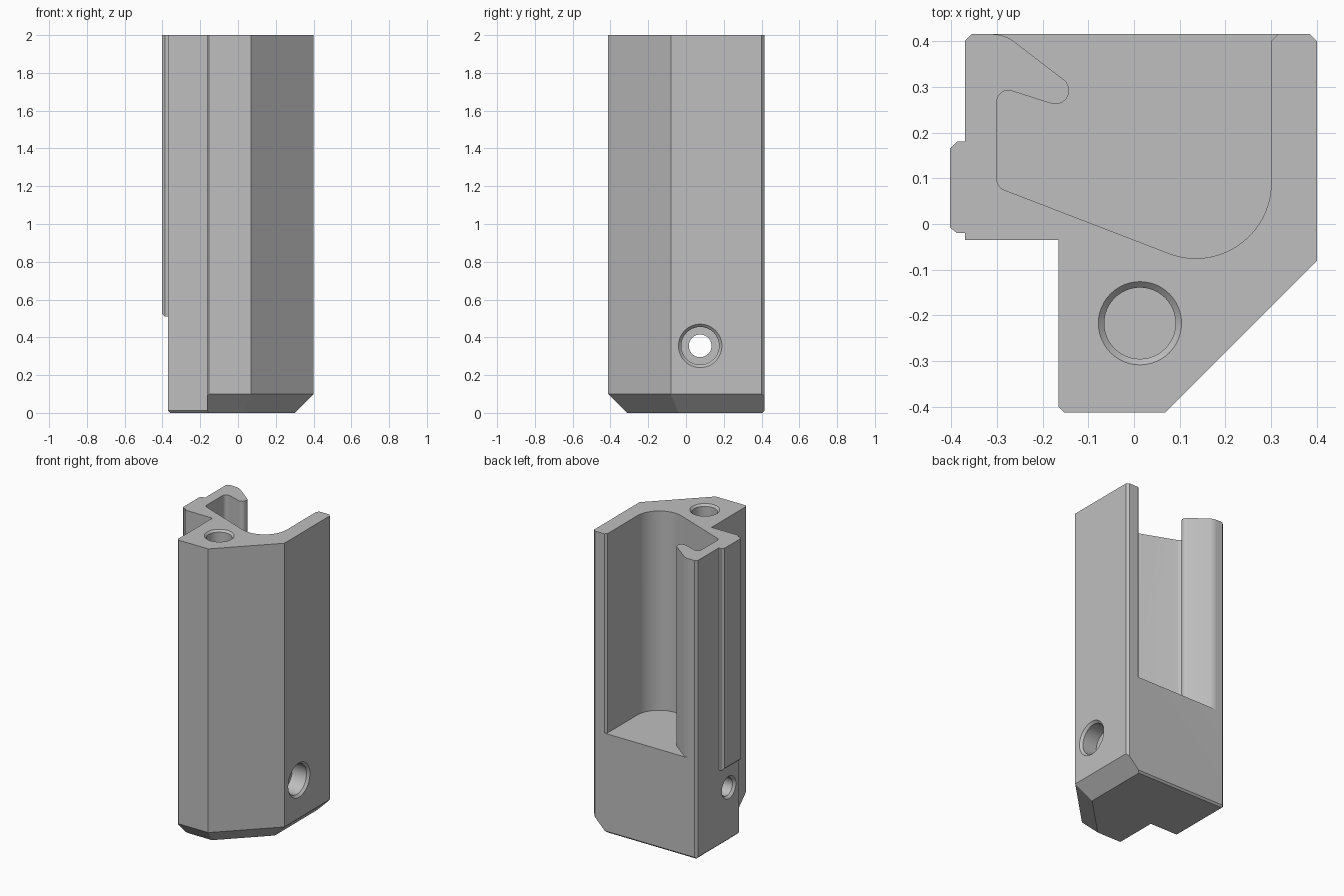
import bpy
import bmesh
from math import sin, cos, radians, pi
from mathutils import Matrix, Vector

cube = bpy.data.objects.get("Cube")
if cube:
    bpy.data.objects.remove(cube, do_unlink=True)

grey = bpy.data.materials.new("plain_grey")
grey.use_nodes = True
grey.diffuse_color = (0.52, 0.52, 0.52, 1)
grey.node_tree.nodes["Principled BSDF"].inputs["Base Color"].default_value = grey.diffuse_color


def finish(bm, name):
    bmesh.ops.recalc_face_normals(bm, faces=bm.faces[:])
    mesh = bpy.data.meshes.new(name)
    bm.to_mesh(mesh)
    bm.free()
    mesh.materials.append(grey)
    obj = bpy.data.objects.new(name, mesh)
    bpy.context.collection.objects.link(obj)
    return obj


def prism(name, outline, z0, z1, bevels=()):
    """Extrude an outline; each bevel (x, y, nx, ny, size) trims a bottom edge at 45 degrees."""
    bm = bmesh.new()
    face = bm.faces.new([bm.verts.new((x, y, z0)) for x, y in outline])
    res = bmesh.ops.extrude_face_region(bm, geom=[face])
    top = [v for v in res["geom"] if isinstance(v, bmesh.types.BMVert)]
    bmesh.ops.translate(bm, verts=top, vec=(0, 0, z1 - z0))
    for x, y, nx, ny, size in bevels:
        side = Vector((nx, ny, 0)).normalized()
        cut = bmesh.ops.bisect_plane(
            bm, geom=bm.verts[:] + bm.edges[:] + bm.faces[:], dist=1e-6,
            plane_co=(x, y, z0 + size), plane_no=side - Vector((0, 0, 1)), clear_outer=True)
        edges = [e for e in cut["geom_cut"] if isinstance(e, bmesh.types.BMEdge)]
        bmesh.ops.holes_fill(bm, edges=edges)
    return finish(bm, name)


def lathe(name, profile, matrix, n=48):
    """Closed solid of revolution from (radius, height) pairs."""
    bm = bmesh.new()
    rings = [[bm.verts.new((r * cos(2 * pi * i / n), r * sin(2 * pi * i / n), h))
              for i in range(n)] for r, h in profile]
    for a, b in zip(rings, rings[1:]):
        for i in range(n):
            j = (i + 1) % n
            bm.faces.new((a[i], a[j], b[j], b[i]))
    bm.faces.new(rings[0])
    bm.faces.new(rings[-1])
    bm.transform(matrix)
    return finish(bm, name)


def arc(cx, cy, r, a0, a1, n=10):
    angles = [radians(a0 + (a1 - a0) * i / n) for i in range(n + 1)]
    return [(cx + r * cos(a), cy + r * sin(a)) for a in angles]


def combine(target, other, operation):
    mod = target.modifiers.new(operation.lower(), "BOOLEAN")
    mod.operation = operation
    mod.solver = "EXACT"
    mod.object = other
    bpy.context.view_layer.objects.active = target
    bpy.ops.object.modifier_apply(modifier=mod.name)
    bpy.data.objects.remove(other, do_unlink=True)


BIG, SMALL = 0.1, 0.012
right_bevel = (0.4, 0, 1, 0, BIG)

# Rear block that carries the pocket
body = prism(
    "holder_body",
    [(-0.355, 0.415), (-0.37, 0.4), (-0.37, -0.035), (0.4, -0.035), (0.4, 0.4), (0.385, 0.415)],
    0, 2,
    [right_bevel, (0, 0.415, 0, 1, SMALL), (-0.37, 0, -1, 0, SMALL), (0, -0.035, 0, -1, SMALL)])

# Front block with the slanted corner
front_block = prism(
    "front_block",
    [(-0.165, 0.2), (-0.165, -0.4), (-0.153, -0.412), (0.068, -0.412), (0.4, -0.08), (0.4, 0.2)],
    0, 2,
    [right_bevel, (0, -0.412, 0, -1, BIG), (0.4, -0.08, 1, -1, BIG), (-0.165, 0, -1, 0, SMALL)])
combine(body, front_block, "UNION")

# Raised rail on the side
side_rail = prism(
    "side_rail",
    [(-0.35, 0.18), (-0.387, 0.18), (-0.402, 0.165), (-0.402, -0.008), (-0.387, -0.02), (-0.35, -0.02)],
    0.51, 2, [(-0.402, 0, -1, 0, 0.015)])
combine(body, side_rail, "UNION")

# Open pocket with a hooked lip
pocket_outline = (
    [(0.33, 0.43), (0.3, 0.4)]
    + arc(0.135, 0.09, 0.165, 0, -110.7, 24)
    + arc(-0.275, 0.098, 0.025, -110.7, -180, 6)
    + arc(-0.275, 0.267, 0.025, 180, 73, 8)
    + arc(-0.172, 0.292, 0.03, -107, 56, 14)
    + arc(-0.31, 0.335, 0.08, 56, 90, 6)
    + [(-0.31, 0.43)])
combine(body, prism("pocket_cutter", pocket_outline, 0.665, 2.1), "DIFFERENCE")

# Blind hole in the top
top_hole = lathe("top_hole_cutter", [(0.078, 1.6), (0.078, 1.987), (0.103, 2.012)],
                 Matrix.Translation((0.013, -0.217, 0)))
combine(body, top_hole, "DIFFERENCE")

# Stepped cross hole through both sides
cross_hole = lathe(
    "cross_hole_cutter",
    [(0.09, -0.385), (0.06, -0.355), (0.06, 0.28), (0.1, 0.28), (0.1, 0.385), (0.13, 0.415)],
    Matrix.Translation((0, 0.075, 0.355)) @ Matrix.Rotation(pi / 2, 4, "Y"))
combine(body, cross_hole, "DIFFERENCE")

# Smooth the curved walls, keep the edges crisp
bpy.ops.object.select_all(action="DESELECT")
body.select_set(True)
bpy.context.view_layer.objects.active = body
bpy.ops.object.shade_smooth_by_angle(angle=radians(25))
